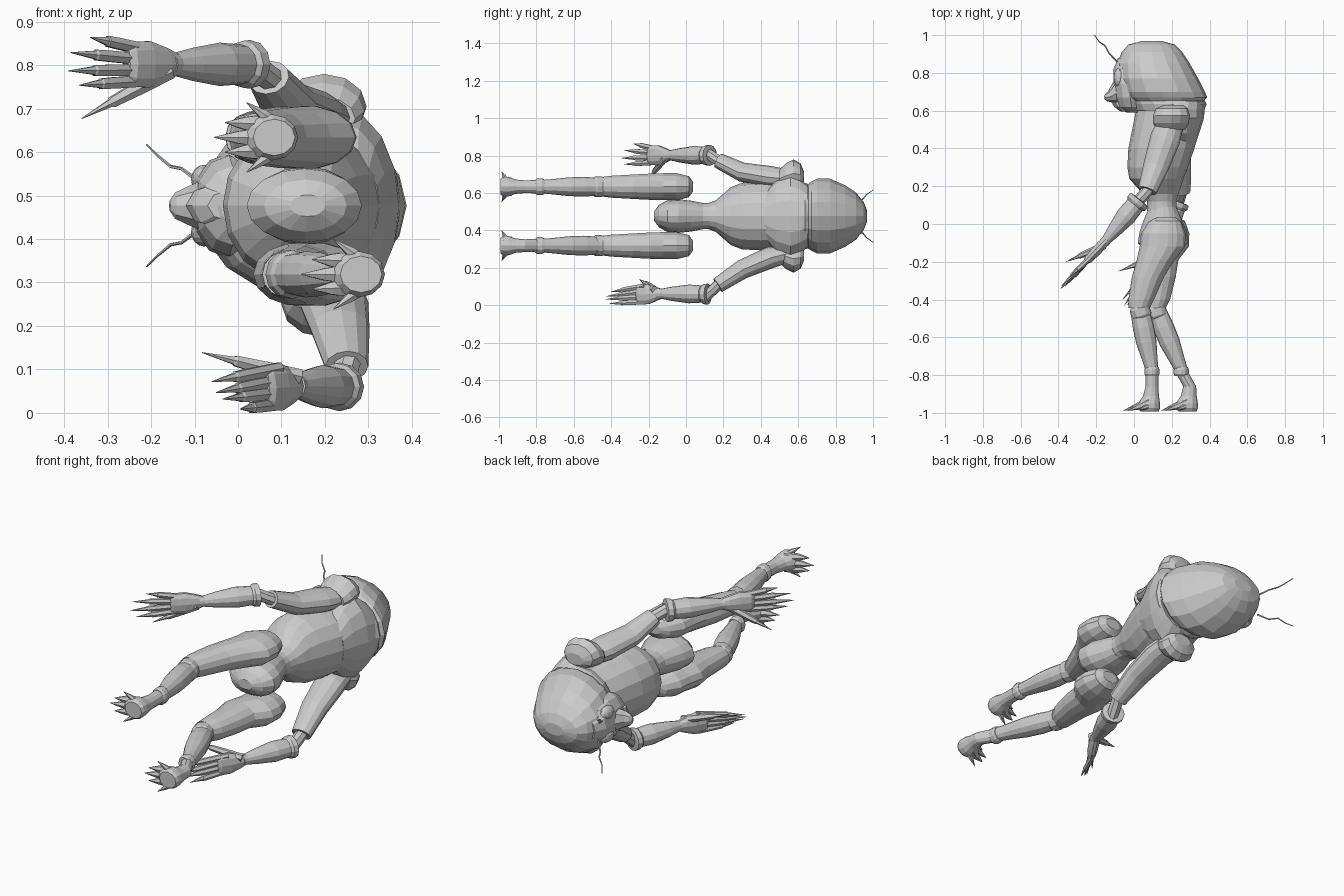
import bpy, bmesh, math
from mathutils import Vector

MID = 0.48          # mirror plane of the body (figure lies along y, facing -x)
Z = Vector((0, 0, 1))


def loft(name, rings, n=12, fixed=None):
    """Skin ellipses (centre, radius across, radius sideways) along a path."""
    bm = bmesh.new()
    pts = [Vector(r[0]) for r in rings]
    loops = []
    for i, (c, a, b) in enumerate(rings):
        t = fixed or pts[min(i + 1, len(pts) - 1)] - pts[max(i - 1, 0)]
        t = Vector(t).normalized()
        u = t.cross(Z).normalized()
        v = u.cross(t)
        loops.append([bm.verts.new(pts[i] + u * a * math.cos(k * math.tau / n)
                                   + v * b * math.sin(k * math.tau / n)) for k in range(n)])
    for p, q in zip(loops, loops[1:]):
        for k in range(n):
            bm.faces.new((p[k], p[(k + 1) % n], q[(k + 1) % n], q[k]))
    bm.faces.new(loops[0])
    bm.faces.new(loops[-1])
    bmesh.ops.recalc_face_normals(bm, faces=bm.faces)
    me = bpy.data.meshes.new(name)
    bm.to_mesh(me)
    bm.free()
    ob = bpy.data.objects.new(name, me)
    bpy.context.collection.objects.link(ob)
    return ob


def stack(name, secs, n=16):
    """Body part from slices (y, x min, x max, half width in z)."""
    return loft(name, [(((a + b) / 2, y, MID), (b - a) / 2, h) for y, a, b, h in secs],
                n, (0, -1, 0))


def segment(name, p, q, prof, n=12):
    """Limb part between two points; profile rows are (fraction, r across, r side)."""
    p, q = Vector(p), Vector(q)
    return loft(name, [(p.lerp(q, f), a, b) for f, a, b in prof], n)


def ball(name, c, s, seg=12, rings=8):
    bpy.ops.mesh.primitive_uv_sphere_add(segments=seg, ring_count=rings, location=c)
    ob = bpy.context.object
    ob.name = name
    ob.scale = s
    return ob


# torso with belly, waist and pelvis
stack("torso", [(.65, .05, .36, .16), (.6, .01, .37, .165), (.5, -.01, .345, .175),
                (.4, -.03, .32, .183), (.3, -.035, .285, .178), (.24, -.025, .262, .155),
                (.2, .01, .25, .12), (.16, .05, .235, .085), (.12, .07, .225, .07),
                (.07, .07, .225, .07)])
stack("pelvis", [(.09, .08, .225, .07), (.03, .055, .25, .082), (-.04, .03, .28, .09),
                 (-.1, .02, .285, .085), (-.145, .06, .25, .06), (-.17, .12, .2, .025)])
stack("shoulder_yoke", [(.65, .1, .375, .165), (.61, .08, .375, .2), (.56, .1, .37, .225),
                        (.48, .13, .345, .19), (.42, .16, .325, .12)])

# hooded head, collar band and face
stack("hood", [(.968, .04, .15, .03), (.95, -.03, .215, .075), (.91, -.065, .255, .125),
               (.85, -.09, .295, .165), (.77, -.09, .34, .2), (.7, -.075, .375, .2),
               (.67, -.06, .388, .185), (.65, -.03, .37, .17)])
stack("collar", [(.66, -.03, .37, .17), (.635, -.02, .385, .178), (.6, .0, .37, .17)])
stack("face", [(.88, -.085, .06, .07), (.82, -.108, .06, .1), (.74, -.108, .06, .12),
               (.67, -.1, .06, .115), (.62, -.085, .06, .09), (.59, -.04, .05, .05)], 12)
loft("snout", [((-.08, .7, MID), .06, .06), ((-.12, .675, MID), .035, .042),
               ((-.145, .67, MID), .022, .03), ((-.157, .668, MID), .008, .012)], 8)
stack("lower_jaw", [(.645, -.12, .02, .05), (.62, -.105, .03, .055), (.595, -.07, .03, .035)], 8)
for s in (-1, 1):
    ball("eye", (-.078, .775, MID + s * .06), (.03, .052, .034))
    loft("antenna", [((-.09, .86, MID + s * .055), .005, .005),
                     ((-.13, .9, MID + s * .085), .004, .004),
                     ((-.155, .945, MID + s * .09), .004, .004),
                     ((-.185, .965, MID + s * .115), .003, .003),
                     ((-.21, 1.0, MID + s * .14), .002, .002)], 5)
    # shoulder cap, peaked outward and tapering down to the upper arm
    loft("shoulder_cap", [((.21, .63, MID + s * .21), .05, .03),
                          ((.2, .612, MID + s * .222), .085, .06),
                          ((.198, .575, MID + s * .228), .098, .075),
                          ((.195, .535, MID + s * .215), .095, .068),
                          ((.195, .5, MID + s * .2), .075, .05)], 12, (0, -1, 0))


def arm(path, cuff, wrist, knuckle, tips, thumb):
    """path: four centres of the bowed upper arm, shoulder to elbow."""
    radii = [(.07, .05), (.08, .058), (.068, .052), (.05, .042)]
    loft("upper_arm", [(c, a, b) for c, (a, b) in zip(path, radii)])
    segment("elbow_joint", path[-1], cuff, [(-.6, .03, .03), (.5, .032, .03), (1.5, .03, .03)], 8)
    segment("forearm", cuff, wrist, [(0, .042, .037), (.01, .06, .056), (.1, .06, .054),
            (.14, .05, .046), (.4, .053, .05), (.75, .038, .038), (.97, .026, .027),
            (1.05, .027, .028)])
    segment("palm", wrist, knuckle, [(-.08, .022, .026), (.2, .026, .04), (.6, .026, .056),
            (1, .022, .054), (1.12, .012, .046)], 10)
    w, k = Vector(wrist), Vector(knuckle)
    for i, tip in enumerate(tips):
        base = k + Z * (.041 - .027 * i)
        segment("finger", base, tip, [(-.2, .014, .015), (.35, .014, .015), (.58, .013, .014),
                (.6, .01, .011), (1, .001, .001)], 6)
    side = w.lerp(k, .35) + Z * thumb[1]
    segment("thumb", side, thumb[0], [(-.15, .02, .02), (.25, .018, .018), (.6, .014, .014),
            (.63, .01, .01), (1, .001, .001)], 6)


# raised arm on the +z side, hanging arm on the -z side
arm([(.195, .54, .68), (.165, .45, .69), (.115, .3, .715), (.07, .175, .775)],
    (.03, .13, .805), (-.15, -.09, .805), (-.245, -.19, .805),
    [(-.34, -.28, .867), (-.385, -.33, .832), (-.39, -.345, .79), (-.365, -.33, .757)],
    ((-.36, -.2, .68), -.03))
arm([(.215, .54, .28), (.22, .45, .258), (.235, .3, .195), (.25, .17, .11)],
    (.235, .12, .063), (.135, -.14, .065), (.07, -.25, .06),
    [(-.06, -.4, .075), (-.05, -.43, .05), (-.035, -.43, .035), (.005, -.41, .012)],
    ((-.083, -.25, .142), .03))


def leg(z, hip, knee, ankle, heel):
    """Points are (x, y); heel is the x of the back of the foot."""
    V = lambda p, dz=0: Vector((p[0], p[1], z + dz))
    # buttock and thigh
    loft("thigh", [(V((hip + .015, .037)), .045, .028), (V((hip + .01, .015)), .085, .058),
                   (V((hip, -.05)), .118, .074), (V((hip - .005, -.12)), .12, .074),
                   (V((hip - .04, -.19)), .1, .072),
                   (V((knee[0] + (hip - knee[0]) * .35, -.28)), .085, .067),
                   (V((knee[0] + .008, -.4)), .068, .06), (V((knee[0] - .003, -.445)), .056, .054)],
         14, (0, -1, 0))
    # knee band and shin
    segment("knee_band", V(knee), V((knee[0] + .015, knee[1] - .05)),
            [(-.3, .046, .045), (0, .054, .056), (.7, .054, .056), (1, .045, .045)])
    segment("shin", V(knee), V(ankle), [(0, .05, .046), (.3, .056, .053), (.55, .054, .05),
            (.85, .04, .04), (1, .034, .036)])
    segment("ankle_band", V(ankle), V((ankle[0], ankle[1] - .035)),
            [(-.4, .034, .038), (0, .04, .045), (.7, .04, .045), (1, .034, .038)])
    # foot narrows below the ankle and flares into a heel and claws
    loft("foot", [(V((ankle[0], -.78)), .034, .036), (V((heel - .04, -.86)), .034, .034),
                  (V((heel - .045, -.91)), .042, .038), (V((heel - .055, -.95)), .058, .052),
                  (V((heel - .057, -.975)), .06, .053), (V((heel - .052, -.992)), .048, .042)],
         12, (0, -1, 0))
    for dz, tx, tz in ((.03, -.165, .034), (0, -.19, 0), (-.03, -.165, -.034)):
        segment("toe_claw", V((heel - .07, -.95), dz), V((heel + tx, -.988), tz),
                [(-.2, .022, .022), (.35, .018, .02), (.55, .014, .016), (1, .001, .001)], 6)
    for s in (-1, 1):
        segment("side_claw", V((heel - .06, -.965), s * .04), V((heel - .115, -.985), s * .08),
                [(-.3, .014, .016), (.3, .012, .013), (1, .001, .001)], 6)


leg(.637, .155, (.03, -.45), (.095, -.77), .135)
leg(.322, .175, (.115, -.45), (.25, -.77), .335)

# settle on the ground
bpy.context.view_layer.update()
obs = list(bpy.context.scene.objects)
low = min((o.matrix_world @ v.co).z for o in obs for v in o.data.vertices)
for o in obs:
    o.location.z -= low
